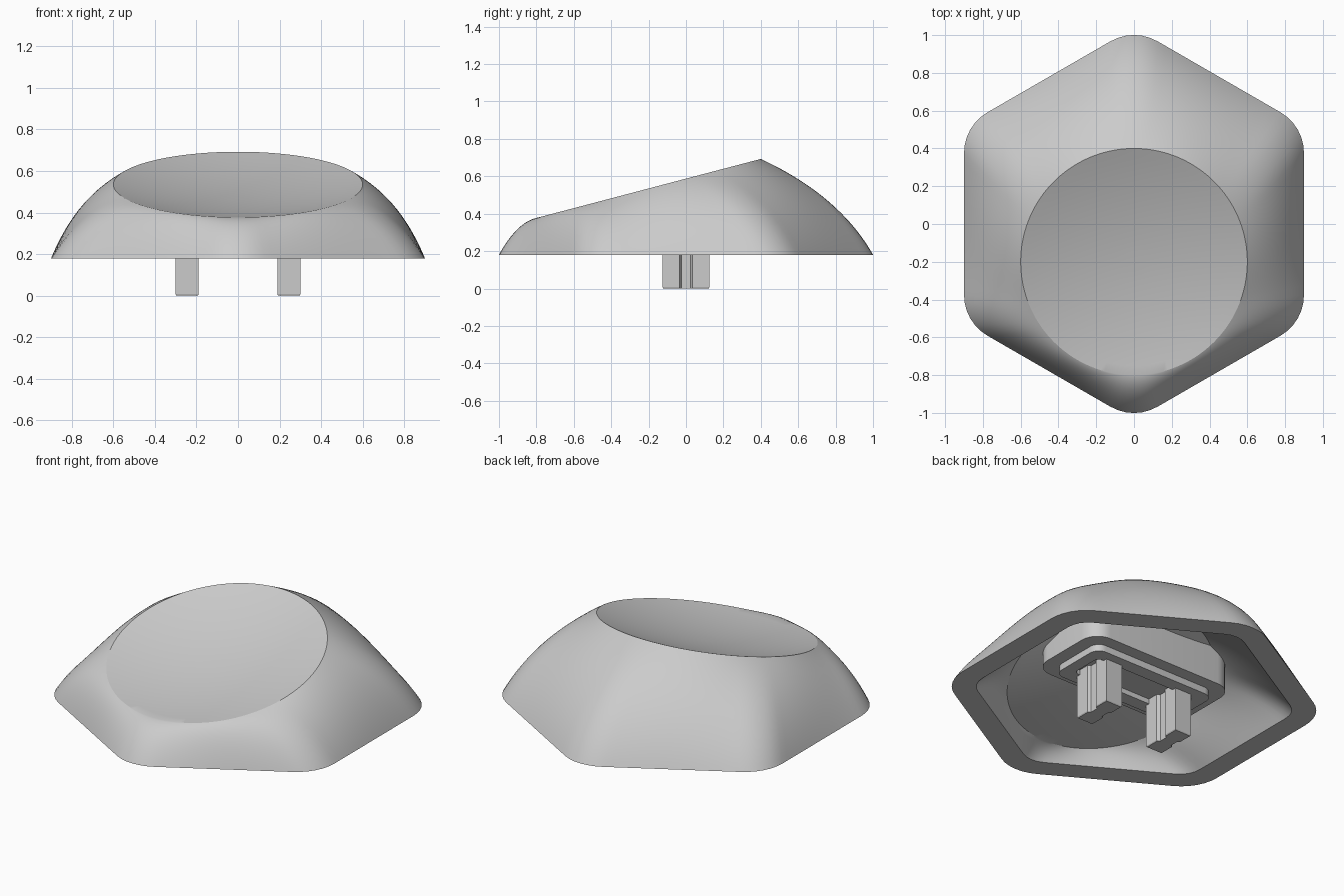
import bpy, bmesh, math
from math import sin, cos, pi, radians
from mathutils import Vector

cube = bpy.data.objects.get("Cube")
if cube:
    bpy.data.objects.remove(cube)

N = 144          # points around the cap
SLOPE = 0.263    # tilt of the top, rising to the back

grey = bpy.data.materials.new("light_grey")
grey.use_nodes = True
grey.diffuse_color = (0.6, 0.6, 0.6, 1)
grey.node_tree.nodes["Principled BSDF"].inputs["Base Color"].default_value = (0.6, 0.6, 0.6, 1)


def loft(name, loops, smooth=30):
    """Skin a stack of equal loops and close both ends."""
    bm = bmesh.new()
    rings = [[bm.verts.new(p) for p in loop] for loop in loops]
    for a, b in zip(rings, rings[1:]):
        for i in range(len(a)):
            j = (i + 1) % len(a)
            bm.faces.new((a[i], a[j], b[j], b[i]))
    bm.faces.new(rings[0])
    bm.faces.new(rings[-1])
    bmesh.ops.recalc_face_normals(bm, faces=bm.faces)
    mesh = bpy.data.meshes.new(name)
    bm.to_mesh(mesh)
    bm.free()
    mesh.materials.append(grey)
    obj = bpy.data.objects.new(name, mesh)
    bpy.context.collection.objects.link(obj)
    bpy.ops.object.select_all(action='DESELECT')
    obj.select_set(True)
    bpy.context.view_layer.objects.active = obj
    bpy.ops.object.shade_smooth_by_angle(angle=radians(smooth))
    return obj


def hexagon(apothem, r, z):
    """Rounded hexagon with corners on the y axis."""
    d = (apothem - r) / cos(pi / 6)
    tangent = math.atan2(r * sin(pi / 6), d + r * cos(pi / 6))
    pts = []
    for i in range(N):
        t = 2 * pi * i / N
        phi = abs(t % (pi / 3) - pi / 6)
        if phi < tangent:
            rad = d * cos(phi) + math.sqrt(r * r - (d * sin(phi)) ** 2)
        else:
            rad = apothem / cos(pi / 6 - phi)
        pts.append(Vector((rad * cos(t), rad * sin(t), z)))
    return pts


def tilted_circle(r, zc, depth=0.0, f=1.0):
    """Circle on the tilted top; f < 1 gives a ring of the dish."""
    pts = []
    for i in range(N):
        t = 2 * pi * i / N
        dy = r * f * sin(t)
        pts.append(Vector((r * f * cos(t), dy - 0.2, zc + SLOPE * dy - depth * (1 - f * f))))
    return pts


def dish(r, zc, depth):
    return [tilted_circle(r, zc, depth, 1 - k / 12) for k in range(1, 12)]


def bulged(lower, upper, steps, strength=1.0):
    """Rings between two loops along convex curves, rounder at the front."""
    rings = []
    for k in range(steps + 1):
        t = k / steps
        ring = []
        for i, (a, b) in enumerate(zip(lower, upper)):
            s = sin(2 * pi * i / N)
            fx = 0.5 + (0.39 - 0.09 * s - 0.5) * strength
            fz = 0.5 + (0.75 - 0.13 * s - 0.5) * strength
            c = Vector((a.x + (b.x - a.x) * fx, a.y + (b.y - a.y) * fx, a.z + (b.z - a.z) * fz))
            ring.append(a * (1 - t) ** 2 + c * 2 * t * (1 - t) + b * t * t)
        rings.append(ring)
    return rings


# Cap shell: domed ceiling, cavity wall, rim, outer wall, dished top
inner = bulged(hexagon(0.77, 0.14, 0.18), tilted_circle(0.56, 0.40), 10, 0.6)
outer = bulged(hexagon(0.9, 0.25, 0.18), tilted_circle(0.6, 0.535), 24)
ceiling = dish(0.56, 0.40, 0.05)
loft("cap_shell", ceiling[::-1] + inner[::-1] + outer + dish(0.6, 0.535, 0.07), 20)


def rounded_box(hx, hy, r, z, slope=0.0):
    pts = []
    for q, (sx, sy) in enumerate(((1, 1), (-1, 1), (-1, -1), (1, -1))):
        for k in range(9):
            t = (q + k / 8) * pi / 2
            y = sy * (hy - r) + r * sin(t)
            pts.append((sx * (hx - r) + r * cos(t), y, z + slope * y))
    return pts


# Stem mount: block under the ceiling with a stepped, hollowed foot
loft("stem_mount", [
    rounded_box(0.49, 0.255, 0.11, 0.46, SLOPE),
    rounded_box(0.49, 0.255, 0.11, 0.30),
    rounded_box(0.41, 0.18, 0.06, 0.30),
    rounded_box(0.41, 0.18, 0.06, 0.26),
    rounded_box(0.34, 0.10, 0.03, 0.26),
    rounded_box(0.34, 0.10, 0.03, 0.29),
])


# Stem legs: grooved prongs with a small chamfer at the tip
def prong(x, inset, z):
    half = [(0.055 - inset, -0.125 + inset), (0.055 - inset, -0.035),
            (0.038, -0.025), (0.038, 0.025),
            (0.055 - inset, 0.035), (0.055 - inset, 0.125 - inset)]
    return [(x + px, py, z) for px, py in half] + [(x - px, -py, z) for px, py in half]


for name, x in (("left_leg", 0.245), ("right_leg", -0.245)):
    loft(name, [prong(x, 0.004, 0), prong(x, 0, 0.006), prong(x, 0, 0.33)], 20)
